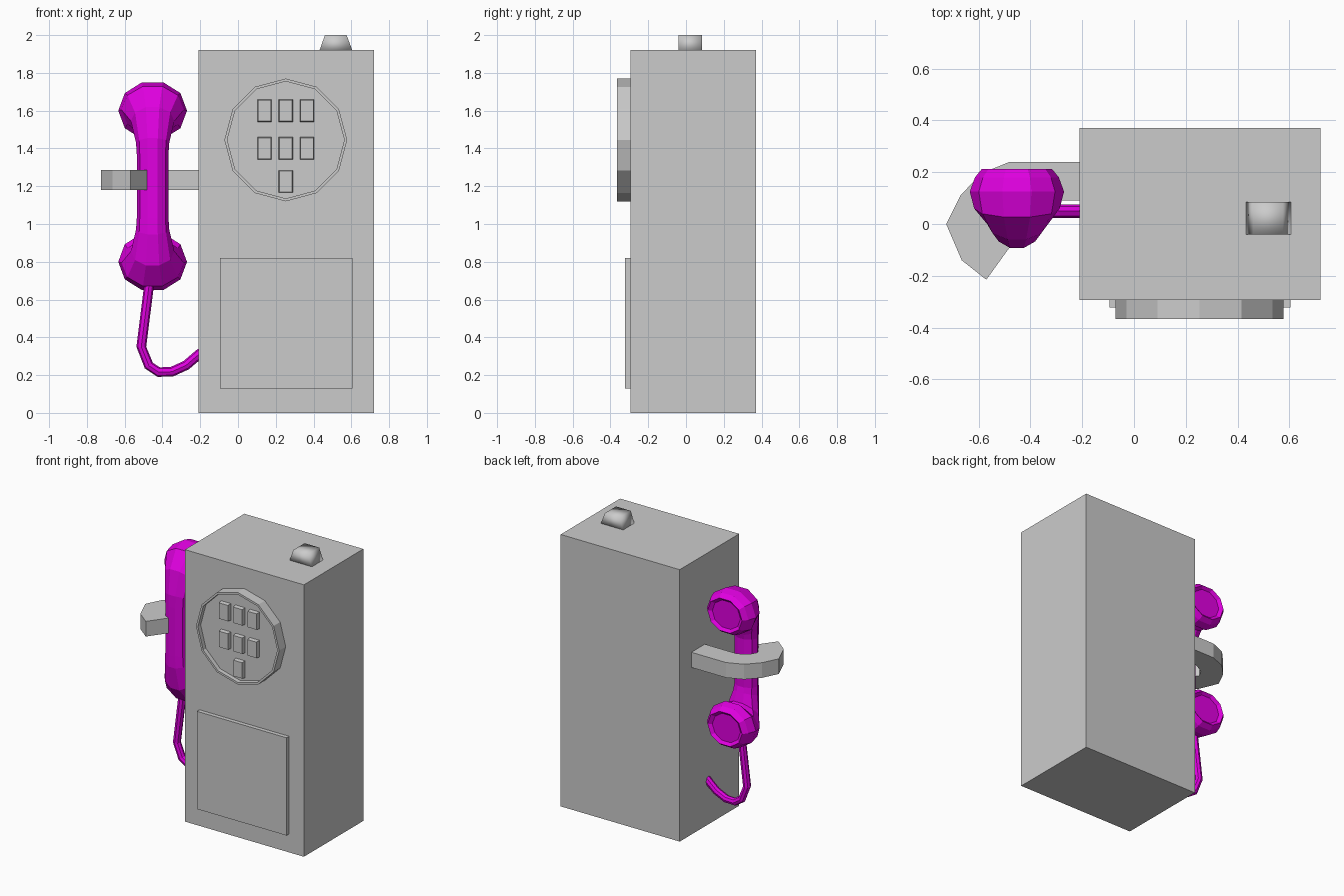
import bpy, bmesh
from math import sin, cos, pi, radians
from mathutils import Vector

if "Cube" in bpy.data.objects:
    bpy.data.objects.remove(bpy.data.objects["Cube"])

pink = bpy.data.materials.new("magenta")
pink.diffuse_color = (0.75, 0.0, 0.75, 1)
pink.use_nodes = True
pink.node_tree.nodes["Principled BSDF"].inputs["Base Color"].default_value = pink.diffuse_color


def finish(name, bm, mat=None):
    bmesh.ops.recalc_face_normals(bm, faces=bm.faces)
    me = bpy.data.meshes.new(name)
    bm.to_mesh(me)
    bm.free()
    ob = bpy.data.objects.new(name, me)
    bpy.context.collection.objects.link(ob)
    if mat:
        me.materials.append(mat)
    return ob


def loft(name, rings, mat=None):
    """Skin a list of equal-length point loops and cap both ends."""
    bm = bmesh.new()
    loops = [[bm.verts.new(p) for p in r] for r in rings]
    n = len(loops[0])
    for a, b in zip(loops, loops[1:]):
        for i in range(n):
            j = (i + 1) % n
            bm.faces.new((a[i], a[j], b[j], b[i]))
    bm.faces.new(loops[0])
    bm.faces.new(loops[-1])
    return finish(name, bm, mat)


def rect_xz(x0, x1, z0, z1, y):
    return [(x0, y, z0), (x1, y, z0), (x1, y, z1), (x0, y, z1)]


def block(name, x0, x1, y0, y1, z0, z1, taper=0.0):
    """Box whose front (y0) face can be slightly smaller."""
    t = taper
    return loft(name, [rect_xz(x0, x1, z0, z1, y1),
                       rect_xz(x0 + t, x1 - t, z0 + t, z1 - t, y0)])


# cabinet and front panel
block("cabinet", -0.21, 0.72, -0.293, 0.37, 0, 1.92)
block("front_panel", -0.095, 0.605, -0.322, -0.29, 0.13, 0.82)


# keypad dial: twelve-sided dish with a thin rim
def dial_ring(r, y):
    return [(0.253 + r * cos(i * pi / 6), y, 1.445 + r * sin(i * pi / 6)) for i in range(12)]


loft("dial", [dial_ring(0.325, -0.29), dial_ring(0.325, -0.366),
              dial_ring(0.31, -0.366), dial_ring(0.31, -0.335)])

# keys: two rows of three and one below
keys = [(c, z) for z in (1.60, 1.40) for c in (-1, 0, 1)] + [(0, 1.225)]
for c, z in keys:
    x = 0.253 + c * 0.112
    block("key", x - 0.038, x + 0.038, -0.364, -0.33, z - 0.06, z + 0.06, 0.004)


# coin knob on the roof
def knob_ring(x0, x1, z):
    return [(x0, -0.04, z), (x1, -0.04, z), (x1, 0.085, z), (x0, 0.085, z)]


knob = loft("roof_knob", [knob_ring(0.43, 0.607, 1.915), knob_ring(0.46, 0.575, 2.0)])
knob.data.shade_smooth()


# handset: ten-sided rings sweeping from earpiece to mouthpiece
def hand_ring(y, z, rx, rv, tilt, flip):
    t, pts = radians(tilt), []
    for i in range(10):
        a = 2 * pi * i / 10
        v = rv * sin(a)
        zz = z + v * cos(t)
        pts.append((-0.452 + rx * cos(a), y - v * sin(t), 2.4 - zz if flip else zz))
    return pts


# y, z, half width, half height, tilt
half = [(0.195, 1.6, 0.11, 0.10, 0),
        (0.213, 1.6, 0.135, 0.12, 0),
        (0.18, 1.6, 0.162, 0.145, 0),
        (0.125, 1.6, 0.182, 0.158, 0),
        (0.06, 1.605, 0.165, 0.135, 15),
        (0.0, 1.545, 0.115, 0.10, 39),
        (-0.025, 1.43, 0.088, 0.075, 70),
        (-0.03, 1.37, 0.084, 0.066, 90)]
loft("handset", [hand_ring(*h, False) for h in half] +
     [hand_ring(*h, True) for h in reversed(half)], pink)

# cradle hook curling around the handle
hook = [(-0.2, 0.24), (-0.48, 0.24), (-0.59, 0.195), (-0.67, 0.11), (-0.725, 0),
        (-0.665, -0.14), (-0.57, -0.215), (-0.48, -0.09), (-0.53, -0.05),
        (-0.56, 0), (-0.53, 0.05), (-0.46, 0.09), (-0.2, 0.09)]
loft("cradle_hook", [[(x, y, z) for x, y in hook] for z in (1.18, 1.287)])

# cord: seven-point sweep in the x-z plane
path = [Vector((x, 0.05, z)) for x, z in
        [(-0.468, 0.70), (-0.512, 0.35), (-0.472, 0.25), (-0.42, 0.216),
         (-0.35, 0.218), (-0.275, 0.252), (-0.195, 0.32)]]
rings = []
for i, p in enumerate(path):
    d = (path[min(i + 1, 6)] - path[max(i - 1, 0)]).normalized()
    side = Vector((d.z, 0, -d.x))
    rings.append([p + 0.026 * (side * cos(k * pi / 4) + Vector((0, 1, 0)) * sin(k * pi / 4))
                  for k in range(8)])
loft("cord", rings, pink)
